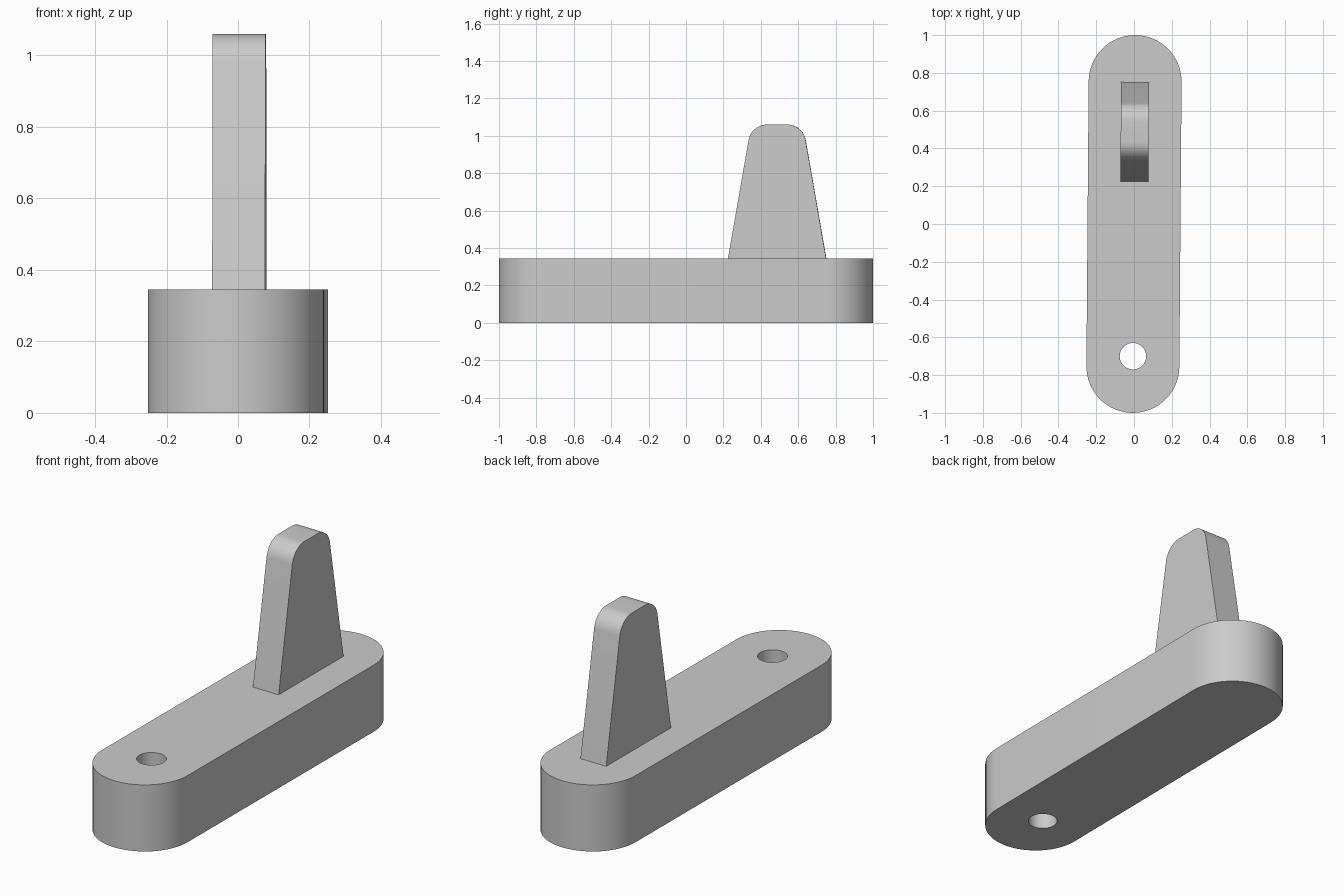
import bpy, bmesh
from math import sin, cos, pi, radians
from mathutils import Vector, Matrix

if "Cube" in bpy.data.objects:
    bpy.data.objects.remove(bpy.data.objects["Cube"])

grey = bpy.data.materials.new("plain grey")
grey.use_nodes = True
colour = (0.6, 0.6, 0.6, 1)
grey.diffuse_color = colour
grey.node_tree.nodes["Principled BSDF"].inputs["Base Color"].default_value = colour

TURN = Matrix.Rotation(radians(-0.45), 4, "Z")
BASE_TOP = 0.345
RADIUS = 0.246


def prism(name, outline, offset):
    """Extrude a closed 3D outline along an offset vector."""
    bm = bmesh.new()
    face = bm.faces.new([bm.verts.new(p) for p in outline])
    moved = bmesh.ops.extrude_face_region(bm, geom=[face], use_keep_orig=True)
    verts = [g for g in moved["geom"] if isinstance(g, bmesh.types.BMVert)]
    bmesh.ops.translate(bm, verts=verts, vec=offset)
    bmesh.ops.recalc_face_normals(bm, faces=bm.faces)
    bm.transform(TURN)
    mesh = bpy.data.meshes.new(name)
    bm.to_mesh(mesh)
    bm.free()
    mesh.materials.append(grey)
    obj = bpy.data.objects.new(name, mesh)
    bpy.context.collection.objects.link(obj)
    return obj


def activate(obj):
    bpy.ops.object.select_all(action="DESELECT")
    obj.select_set(True)
    bpy.context.view_layer.objects.active = obj


def arc(cy, r, start, end, steps, z=0):
    angles = [start + (end - start) * i / steps for i in range(steps + 1)]
    return [Vector((r * cos(a), cy + r * sin(a), z)) for a in angles]


# Base: bar with two round ends
end_y = 1 - RADIUS
base = prism("base", arc(end_y, RADIUS, 0, pi, 32) + arc(-end_y, RADIUS, pi, 2 * pi, 32),
             (0, 0, BASE_TOP))

# Round hole through the front end
cutter = prism("hole_cutter", arc(-0.70, 0.07, 0, 2 * pi, 48, -0.1)[:-1], (0, 0, 0.6))
cutter.hide_render = True
cut = base.modifiers.new("hole", "BOOLEAN")
cut.operation = "DIFFERENCE"
cut.solver = "EXACT"
cut.object = cutter
activate(base)
bpy.ops.object.modifier_apply(modifier=cut.name)
bpy.data.objects.remove(cutter)

# Fin: tapered upright plate with rounded upper corners
HALF, MID = 0.074, 0.4875
FOOT, CREST, TOP = 0.2625, 0.138, 1.06
FILLET = 0.1
side = Vector((FOOT - CREST, TOP - BASE_TOP)).normalized()
lean = Vector((side.y, side.x)).angle(Vector((1, 0)))
# Horizontal centre of the corner fillet
centre_y = CREST - FILLET * (1 / cos(lean) - sin(lean) / cos(lean))
half = [(FOOT, BASE_TOP)]
for i in range(13):
    a = lean + (pi / 2 - lean) * i / 12
    half.append((centre_y + FILLET * cos(a), TOP - FILLET + FILLET * sin(a)))
profile = half + [(-y, z) for y, z in reversed(half)]
fin = prism("fin", [(-HALF, MID + y, z) for y, z in profile], (2 * HALF, 0, 0))

for obj in (base, fin):
    activate(obj)
    bpy.ops.object.shade_smooth_by_angle(angle=radians(30))
